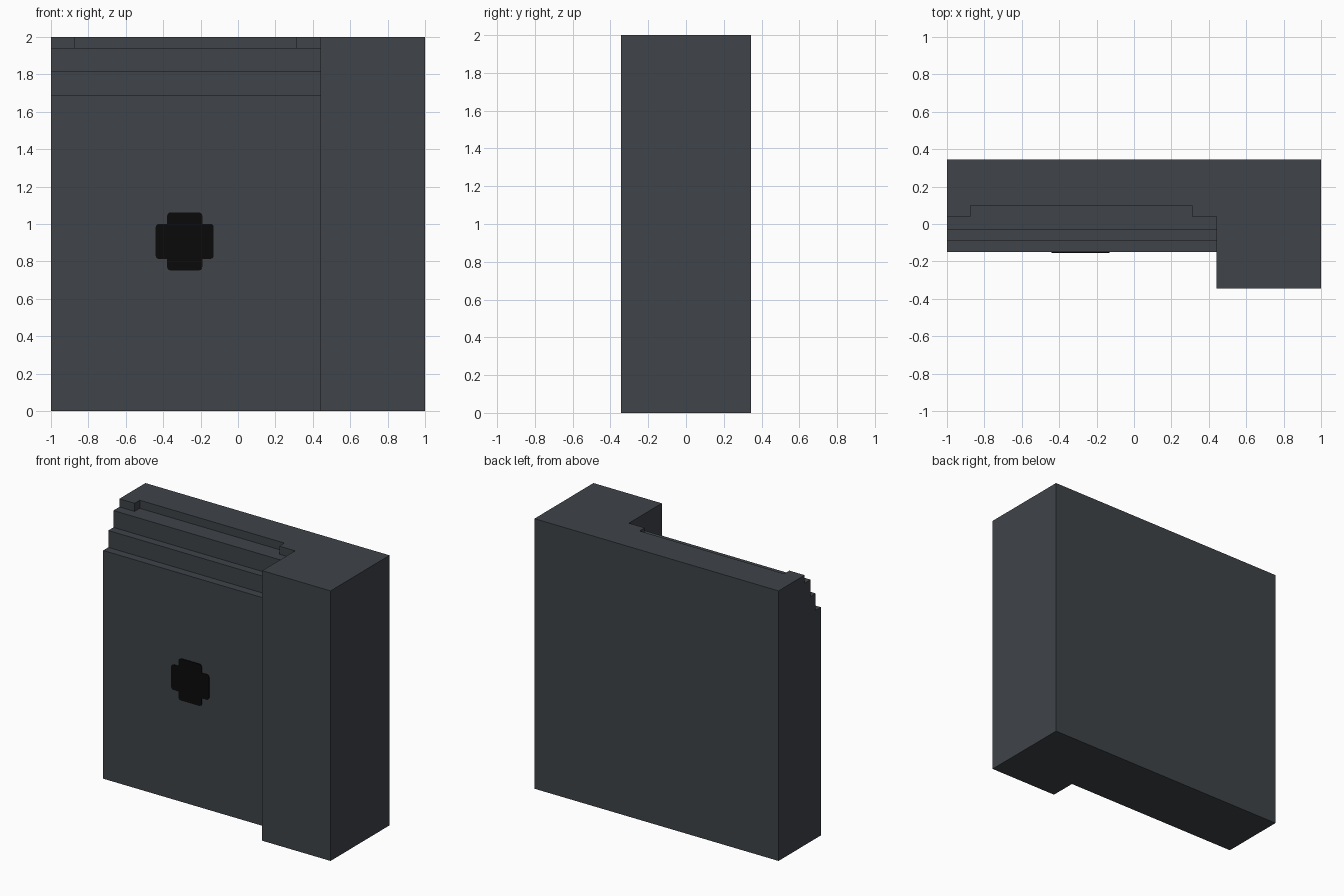
import bpy, bmesh

old = bpy.data.objects.get("Cube")
if old:
    bpy.data.objects.remove(old, do_unlink=True)


def material(name, rgb):
    m = bpy.data.materials.new(name)
    m.use_nodes = True
    m.diffuse_color = (*rgb, 1)
    bsdf = m.node_tree.nodes["Principled BSDF"]
    bsdf.inputs["Base Color"].default_value = (*rgb, 1)
    bsdf.inputs["Roughness"].default_value = 0.7
    return m


slate = material("slate grey", (0.050, 0.057, 0.066))
black = material("black", (0.003, 0.003, 0.003))


def extrude_x(name, profile, x0, x1, mat):
    """Solid made from a (y, z) outline swept from x0 to x1."""
    bm = bmesh.new()
    face = bm.faces.new([bm.verts.new((x0, y, z)) for y, z in profile])
    new = bmesh.ops.extrude_face_region(bm, geom=[face])["geom"]
    moved = [v for v in new if isinstance(v, bmesh.types.BMVert)]
    bmesh.ops.translate(bm, verts=moved, vec=(x1 - x0, 0, 0))
    bmesh.ops.recalc_face_normals(bm, faces=bm.faces)
    mesh = bpy.data.meshes.new(name)
    bm.to_mesh(mesh)
    bm.free()
    mesh.materials.append(mat)
    obj = bpy.data.objects.new(name, mesh)
    bpy.context.collection.objects.link(obj)
    return obj


def rect(y0, y1, z0, z1):
    return [(y0, z0), (y1, z0), (y1, z1), (y0, z1)]


def apply(obj, mod):
    bpy.context.view_layer.objects.active = obj
    bpy.ops.object.modifier_apply(modifier=mod.name)


def cut(obj, cutter):
    cutter.hide_render = True
    mod = obj.modifiers.new("cut", "BOOLEAN")
    mod.operation = "DIFFERENCE"
    mod.solver = "EXACT"
    mod.object = cutter
    apply(obj, mod)
    bpy.data.objects.remove(cutter, do_unlink=True)


# Main block: thick pillar at the left, set-back panel with a stepped top
LEFT_EDGE = 0.44
block = extrude_x("stepped_block", rect(-0.345, 0.345, 0, 2), -1, 1, slate)
steps = [(-0.6, -0.1), (-0.15, -0.1), (-0.15, 1.69), (-0.09, 1.69),
         (-0.09, 1.815), (-0.03, 1.815), (-0.03, 1.94), (0.04, 1.94),
         (0.04, 2.2), (-0.6, 2.2)]
cut(block, extrude_x("step_cutter", steps, -1.2, LEFT_EDGE, slate))

# Shallow recess in the top step
cut(block, extrude_x("recess_cutter", rect(-0.01, 0.10, 1.94, 2.2), -0.875, 0.31, slate))

# Black cross plate on the panel: two crossing bars with rounded corners
CX, CZ, LONG, SHORT = -0.285, 0.907, 0.155, 0.094
for name, hx, hz, front in (("cross_bar_horizontal", LONG, SHORT, -0.154),
                            ("cross_bar_vertical", SHORT, LONG, -0.155)):
    bar = extrude_x(name, rect(front, -0.149, CZ - hz, CZ + hz), CX - hx, CX + hx, black)
    bm = bmesh.new()
    bm.from_mesh(bar.data)
    corners = [e for e in bm.edges
               if abs(e.verts[0].co.y - e.verts[1].co.y) > 0.001]
    bmesh.ops.bevel(bm, geom=corners, offset=0.018, segments=3, profile=0.5,
                    affect="EDGES")
    bm.to_mesh(bar.data)
    bm.free()
